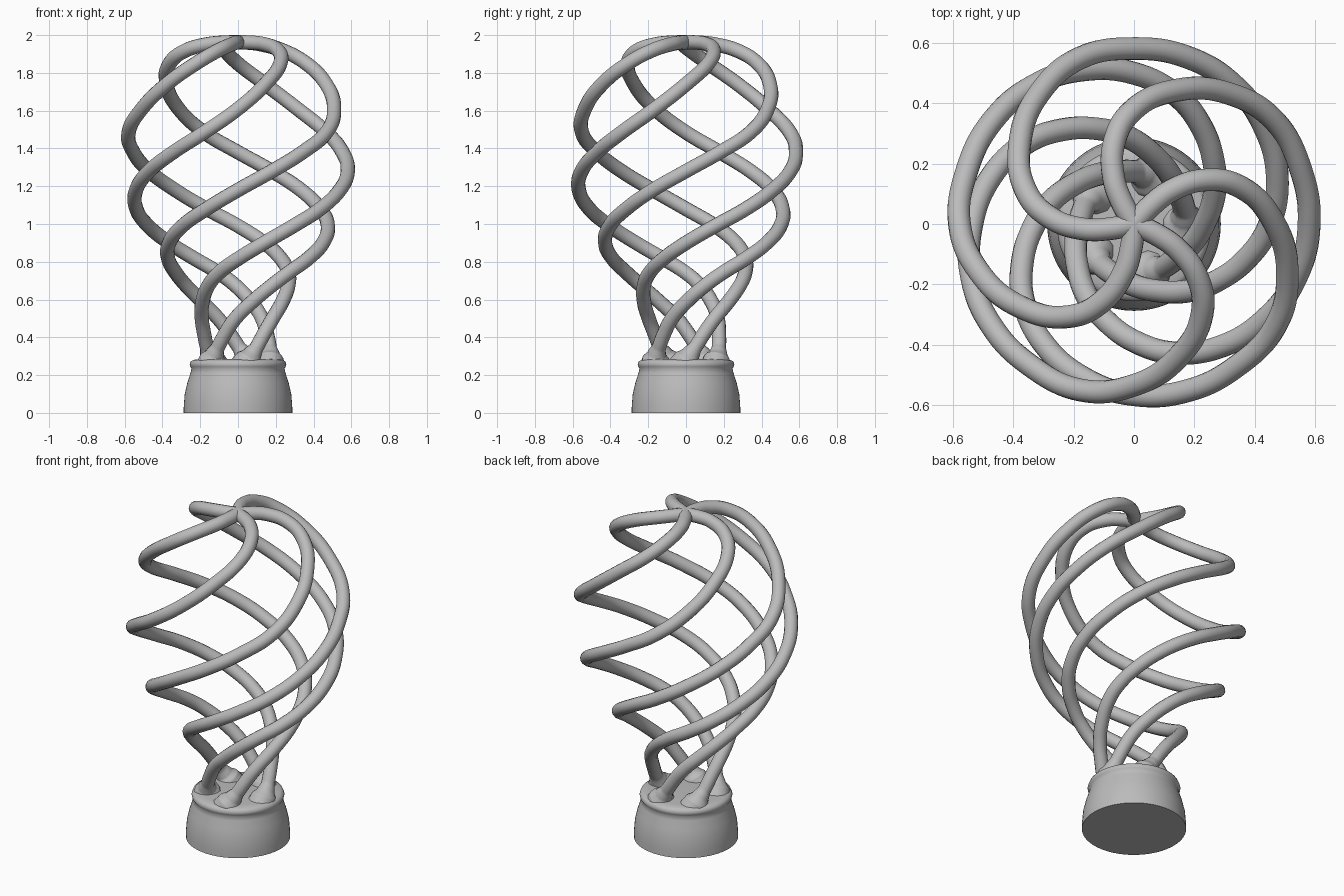
import bpy
import bmesh
import math

cube = bpy.data.objects.get("Cube")
if cube:
    bpy.data.objects.remove(cube, do_unlink=True)

grey = bpy.data.materials.new("plain_grey")
grey.diffuse_color = (0.5, 0.5, 0.5, 1)
grey.use_nodes = True
for node in grey.node_tree.nodes:
    if node.type == 'BSDF_PRINCIPLED':
        node.inputs["Base Color"].default_value = (0.5, 0.5, 0.5, 1)

TUBE = 0.038
STRANDS = 5

# One strand from socket to crown: angle in degrees, distance from axis, height
PATH = [
    (-79, .168, .24), (-69, .17, .285), (-64, .172, .31), (-56, .174, .345),
    (-40, .18, .42), (-22, .198, .50), (0, .233, .585), (22, .289, .68),
    (37, .332, .745), (55, .392, .82), (72, .45, .90), (90, .50, .99),
    (108, .538, 1.08), (126, .567, 1.18), (144, .581, 1.28),
    (162, .582, 1.38), (180, .579, 1.485), (198, .535, 1.61),
    (216, .467, 1.74), (235, .375, 1.855), (248, .275, 1.92),
    (258, .165, 1.951), (263, .085, 1.96), (266, 0, 1.962),
]
FLARE = [2.1, 1.9, 1.35]  # thickening at the roots


def activate(obj):
    bpy.ops.object.select_all(action='DESELECT')
    obj.select_set(True)
    bpy.context.view_layer.objects.active = obj


def make_strand(index):
    curve = bpy.data.curves.new("strand", 'CURVE')
    curve.dimensions = '3D'
    curve.bevel_depth = TUBE
    curve.bevel_resolution = 5
    curve.resolution_u = 8
    curve.use_fill_caps = True
    spline = curve.splines.new('BEZIER')
    spline.bezier_points.add(len(PATH) - 1)
    for i, (angle, radius, height) in enumerate(PATH):
        a = math.radians(angle + index * 360 / STRANDS)
        point = spline.bezier_points[i]
        point.co = (radius * math.cos(a), radius * math.sin(a), height)
        point.handle_left_type = point.handle_right_type = 'AUTO'
        point.radius = FLARE[i] if i < len(FLARE) else 1
    curve.materials.append(grey)
    obj = bpy.data.objects.new(f"strand_{index + 1}", curve)
    bpy.context.collection.objects.link(obj)
    activate(obj)
    bpy.ops.object.convert(target='MESH')
    bpy.ops.object.shade_smooth_by_angle(angle=math.radians(50))


for k in range(STRANDS):
    make_strand(k)

# Socket: a turned profile with a rounded rim
PROFILE = [(0, 0), (.288, 0), (.287, .04), (.282, .10), (.268, .16),
           (.252, .21), (.246, .235), (.253, .245), (.256, .258),
           (.25, .273), (.235, .281), (.20, .284), (0, .284)]
bm = bmesh.new()
verts = [bm.verts.new((r, 0, z)) for r, z in PROFILE]
edges = [bm.edges.new(pair) for pair in zip(verts, verts[1:])]
bmesh.ops.spin(bm, geom=verts + edges, cent=(0, 0, 0), axis=(0, 0, 1),
               angle=math.tau, steps=64, use_duplicate=False)
bmesh.ops.remove_doubles(bm, verts=bm.verts, dist=0.0005)
bmesh.ops.recalc_face_normals(bm, faces=bm.faces)
mesh = bpy.data.meshes.new("socket")
bm.to_mesh(mesh)
bm.free()
mesh.materials.append(grey)
socket = bpy.data.objects.new("socket", mesh)
bpy.context.collection.objects.link(socket)
activate(socket)
bpy.ops.object.shade_smooth_by_angle(angle=math.radians(50))
